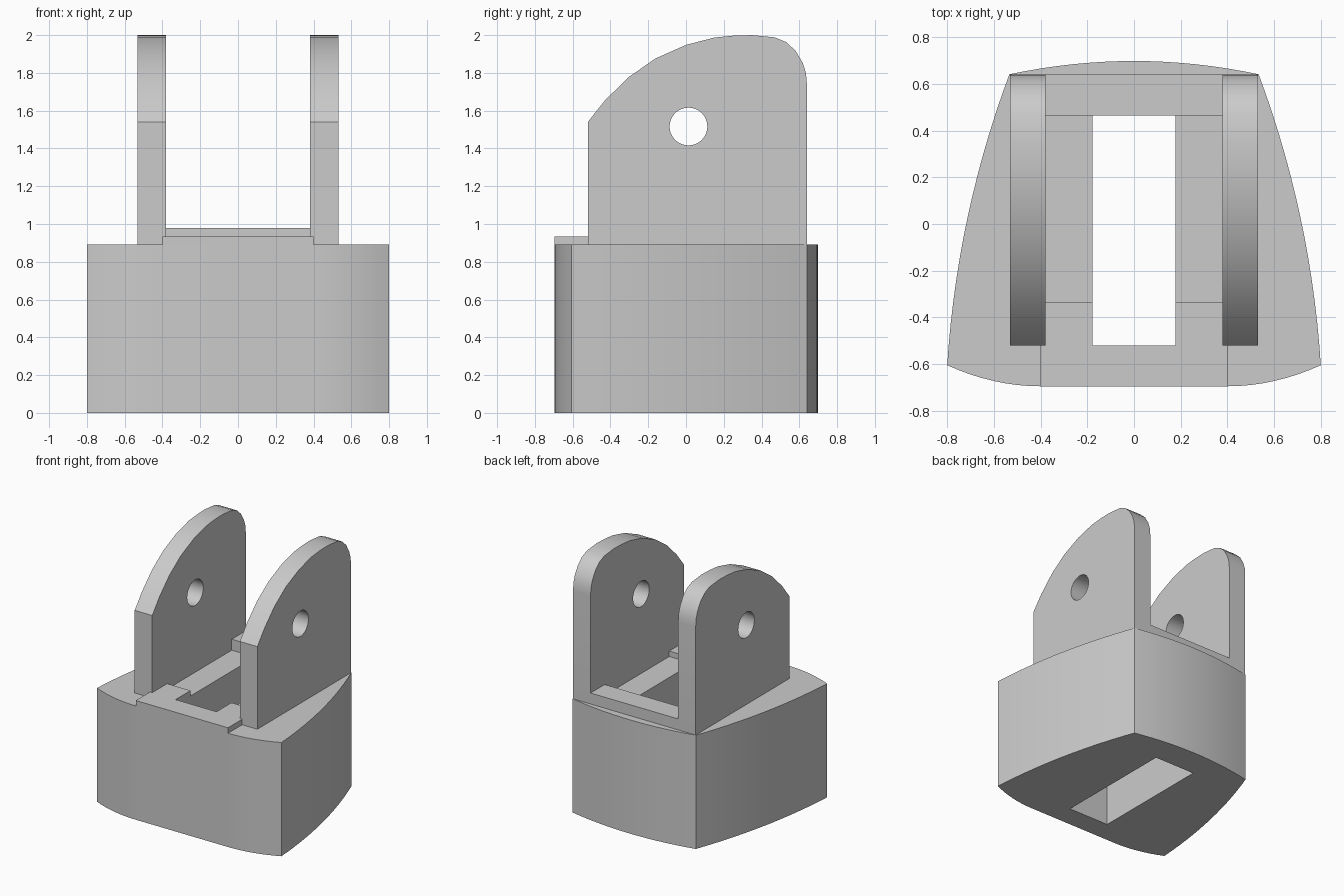
import bpy, bmesh, math
from mathutils import Vector

if "Cube" in bpy.data.objects:
    bpy.data.objects.remove(bpy.data.objects["Cube"], do_unlink=True)

grey = bpy.data.materials.new("plain grey")
grey.use_nodes = True
colour = (0.6, 0.6, 0.6, 1)
grey.diffuse_color = colour
grey.node_tree.nodes["Principled BSDF"].inputs["Base Color"].default_value = colour

DECK = 0.892
SLOT_X, SLOT_FRONT, SLOT_BACK = 0.178, -0.52, 0.465
ARM_IN, ARM_OUT, ARM_FRONT, ARM_BACK = 0.38, 0.532, -0.52, 0.64


def prism(name, points, push):
    """Extrude a closed outline of 3D points along a vector."""
    bm = bmesh.new()
    face = bm.faces.new([bm.verts.new(p) for p in points])
    new = bmesh.ops.extrude_face_region(bm, geom=[face])["geom"]
    bmesh.ops.translate(bm, vec=push, verts=[v for v in new if isinstance(v, bmesh.types.BMVert)])
    bmesh.ops.recalc_face_normals(bm, faces=bm.faces)
    mesh = bpy.data.meshes.new(name)
    bm.to_mesh(mesh)
    bm.free()
    mesh.materials.append(grey)
    obj = bpy.data.objects.new(name, mesh)
    bpy.context.collection.objects.link(obj)
    return obj


def flat(name, outline, z0, z1):
    return prism(name, [(x, y, z0) for x, y in outline], (0, 0, z1 - z0))


def rect(x, y0, y1):
    return [(-x, y0), (x, y0), (x, y1), (-x, y1)]


def mirrored(half):
    """Close a right-hand outline with its reflection in x."""
    return half + [(-x, y) for x, y in reversed(half) if x > 1e-5]


def activate(obj):
    bpy.ops.object.select_all(action='DESELECT')
    obj.select_set(True)
    bpy.context.view_layer.objects.active = obj


def cut(obj, cutter):
    cutter.hide_render = True
    mod = obj.modifiers.new("cut", 'BOOLEAN')
    mod.operation, mod.solver, mod.object = 'DIFFERENCE', 'EXACT', cutter
    activate(obj)
    bpy.ops.object.modifier_apply(modifier=mod.name)
    bpy.data.objects.remove(cutter, do_unlink=True)


def smooth(obj):
    activate(obj)
    bpy.ops.object.shade_smooth_by_angle(angle=math.radians(25))


def bulge(a, b, sag, steps):
    """Shallow curve from a to b, bowed to the right of its direction."""
    a, b = Vector(a), Vector(b)
    d = (b - a).normalized()
    out = Vector((d.y, -d.x))
    return [tuple(a.lerp(b, i / steps) + out * sag * 4 * (i / steps) * (1 - i / steps))
            for i in range(steps + 1)]


# Base block: flat front, rounded front corners, bowed sides and back
front = [(0.4 + 0.4 * i / 8, -0.695 + 0.09 * (i / 8) ** 2) for i in range(9)]
side = bulge((0.8, -0.605), (0.534, 0.641), 0.047, 14)
back = [(0.534 * (1 - i / 8), 0.698 - 0.057 * (1 - i / 8) ** 2) for i in range(1, 9)]
base = flat("base", mirrored(front + side[1:] + back), 0, DECK)
cut(base, flat("slot_cutter", rect(SLOT_X, SLOT_FRONT, SLOT_BACK), -0.1, DECK + 0.1))
smooth(base)

# Raised front pad wrapping round the slot, and back ledge between the arms
pad = [(0.4, -0.695), (0.4, ARM_FRONT), (ARM_IN, ARM_FRONT), (ARM_IN, -0.335),
       (SLOT_X, -0.335), (SLOT_X, SLOT_FRONT)]
flat("front_pad", mirrored(pad), DECK, 0.935)
flat("back_ledge", rect(ARM_IN, SLOT_BACK, ARM_BACK), DECK, 0.978)

# Upright arms with a curved top and a pin hole
profile = [(ARM_FRONT, DECK), (ARM_FRONT, 1.54), (-0.43, 1.653), (-0.307, 1.775),
           (-0.164, 1.875), (0, 1.948), (0.15, 1.987), (0.25, 1.997), (0.35, 2.0),
           (0.47, 1.988), (0.53, 1.963), (0.58, 1.917), (0.617, 1.855), (0.635, 1.8),
           (ARM_BACK, 1.74), (ARM_BACK, DECK)]
for name, x in (("left_arm", ARM_IN), ("right_arm", -ARM_OUT)):
    arm = prism(name, [(x, y, z) for y, z in profile], (ARM_OUT - ARM_IN, 0, 0))
    ring = [(x - 0.1, 0.013 + 0.1 * math.cos(t), 1.516 + 0.1 * math.sin(t))
            for t in (math.tau * i / 32 for i in range(32))]
    cut(arm, prism("pin_hole_cutter", ring, (0.4, 0, 0)))
    smooth(arm)
